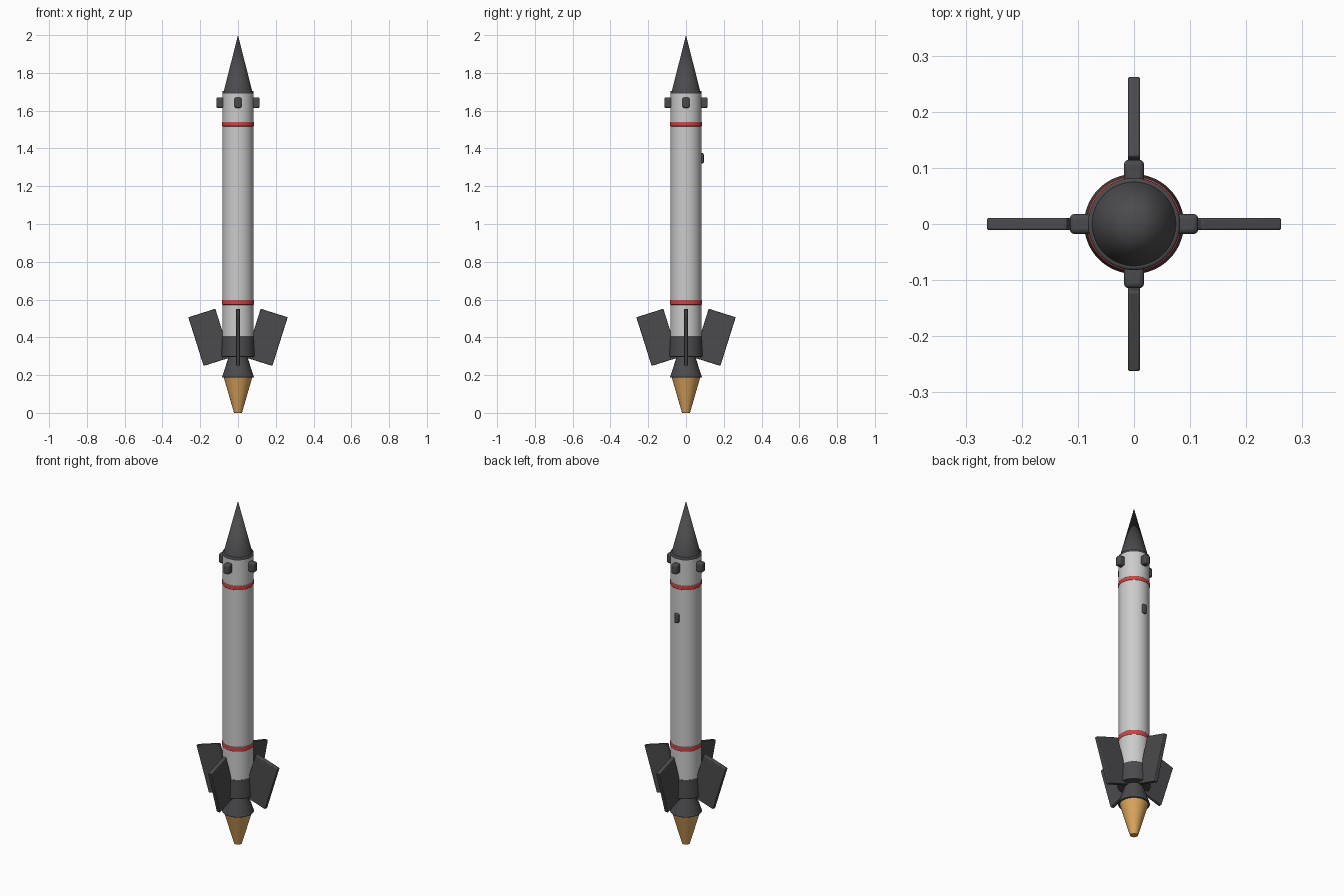
import bpy, bmesh, math
from mathutils import Matrix

if "Cube" in bpy.data.objects:
    bpy.data.objects.remove(bpy.data.objects["Cube"])


def material(name, rgb):
    m = bpy.data.materials.new(name)
    m.diffuse_color = (*rgb, 1)
    m.use_nodes = True
    m.node_tree.nodes["Principled BSDF"].inputs["Base Color"].default_value = m.diffuse_color
    return m


LIGHT = material("light_grey", (0.6, 0.6, 0.6))
DARK = material("dark_grey", (0.07, 0.07, 0.075))
RED = material("red", (0.6, 0.06, 0.06))
ORANGE = material("orange", (0.72, 0.38, 0.11))


def finish(name, bm, mat, bevel=0):
    bmesh.ops.recalc_face_normals(bm, faces=bm.faces)
    me = bpy.data.meshes.new(name)
    bm.to_mesh(me)
    bm.free()
    me.materials.append(mat)
    ob = bpy.data.objects.new(name, me)
    bpy.context.collection.objects.link(ob)
    if bevel:
        mod = ob.modifiers.new("bevel", "BEVEL")
        mod.width, mod.segments = bevel, 3
        mod.limit_method, mod.angle_limit = "ANGLE", math.radians(40)
    bpy.ops.object.select_all(action="DESELECT")
    ob.select_set(True)
    bpy.context.view_layer.objects.active = ob
    bpy.ops.object.shade_smooth_by_angle(angle=math.radians(35))
    return ob


def cone(name, r1, r2, z1, z2, mat, bevel=0):
    bm = bmesh.new()
    bmesh.ops.create_cone(bm, cap_ends=True, segments=64, radius1=r1, radius2=r2,
                          depth=z2 - z1, matrix=Matrix.Translation((0, 0, (z1 + z2) / 2)))
    bmesh.ops.remove_doubles(bm, verts=bm.verts, dist=1e-6)
    return finish(name, bm, mat, bevel)


def box(name, size, x, z, tilt, turn, mat, bevel):
    # box placed at radius x, tilted in the xz plane, then turned about the axis
    m = (Matrix.Rotation(turn, 4, "Z") @ Matrix.Translation((x, 0, z))
         @ Matrix.Rotation(tilt, 4, "Y") @ Matrix.Diagonal((*size, 1)))
    bm = bmesh.new()
    bmesh.ops.create_cube(bm, size=1, matrix=m)
    return finish(name, bm, mat, bevel)


# Stacked round parts
cone("body", 0.082, 0.082, 0.38, 1.695, LIGHT, 0.004)
cone("nose_collar", 0.082, 0.082, 1.685, 1.705, DARK, 0.005)
cone("nose_cone", 0.076, 0.0, 1.70, 2.0, DARK)
cone("upper_stripe", 0.0845, 0.0845, 1.517, 1.541, RED, 0.004)
cone("lower_stripe", 0.0845, 0.0845, 0.572, 0.599, RED, 0.004)
cone("tail_band", 0.089, 0.083, 0.297, 0.408, DARK, 0.003)
cone("nozzle_skirt", 0.085, 0.045, 0.188, 0.31, DARK, 0.003)
cone("exhaust", 0.021, 0.076, 0.0, 0.19, ORANGE, 0.002)

# Four fins and four thruster blocks
for i in range(4):
    turn = i * math.pi / 2
    box(f"fin_{i + 1}", (0.15, 0.022, 0.27), 0.151, 0.40,
        math.radians(17.5), turn, DARK, 0.004)
    box(f"thruster_{i + 1}", (0.045, 0.036, 0.056), 0.092, 1.642,
        0, turn, DARK, 0.009)

# Hatch on the back side
box("back_hatch", (0.024, 0.026, 0.054), 0.082, 1.348, 0, math.pi / 2, DARK, 0.006)
